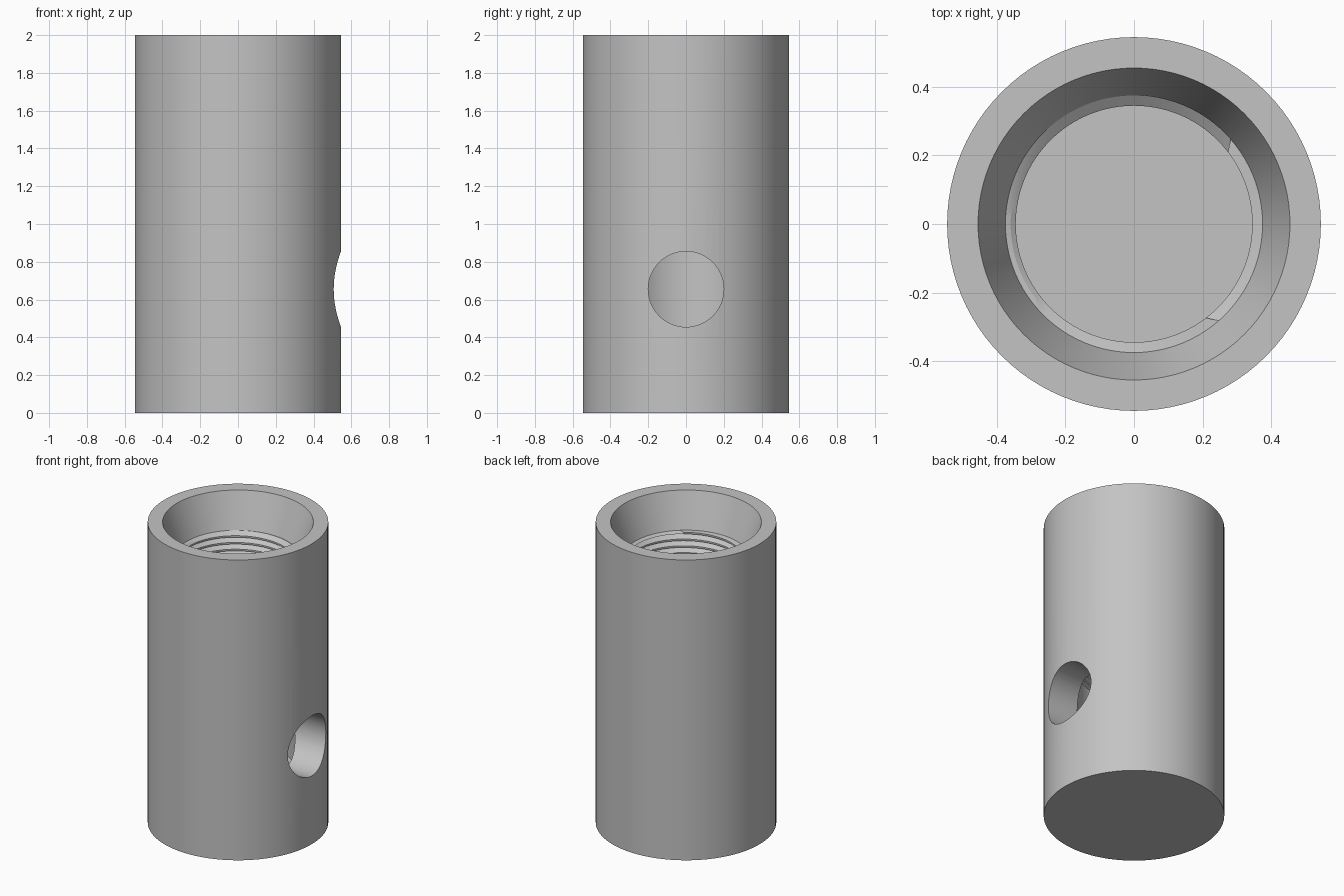
import bpy, bmesh, math

cube = bpy.data.objects.get("Cube")
if cube:
    bpy.data.objects.remove(cube)

SEG = 96
OUTER, RIM, MAJOR, MINOR = 0.545, 0.455, 0.375, 0.345
HEIGHT, FLOOR, THREAD_LOW, THREAD_TOP = 2.0, 0.36, 1.0, 1.77
PITCH = 0.045

steel = bpy.data.materials.new("plain grey steel")
steel.use_nodes = True
grey = (0.55, 0.55, 0.55, 1)
steel.diffuse_color = grey
steel.node_tree.nodes["Principled BSDF"].inputs["Base Color"].default_value = grey


def ring(bm, radius, z):
    step = math.tau / SEG
    return [bm.verts.new((radius * math.cos(step * j), radius * math.sin(step * j), z))
            for j in range(SEG)]


def bridge(bm, a, b):
    for j in range(SEG):
        k = (j + 1) % SEG
        bm.faces.new((a[j], a[k], b[k], b[j]))


def lathe(bm, profile):
    rings = [ring(bm, r, z) for r, z in profile]
    for a, b in zip(rings, rings[1:]):
        bridge(bm, a, b)
    return rings


def thread_vert(bm, row, j):
    # Helical rows run out into a plain circle at each end
    z = THREAD_LOW + PITCH * (row / 4 + j / SEG)
    r = (MINOR, MINOR, (MINOR + MAJOR) / 2, MAJOR)[row % 4]
    if z <= THREAD_LOW:
        z, r = THREAD_LOW, MINOR
    elif z >= THREAD_TOP:
        z, r = THREAD_TOP, MAJOR
    a = math.tau * j / SEG
    return bm.verts.new((r * math.cos(a), r * math.sin(a), z))


# Body: outer wall, flat rim and tapered mouth
bm = bmesh.new()
shell = lathe(bm, [(OUTER, 0), (OUTER, HEIGHT), (RIM, HEIGHT), (MAJOR, THREAD_TOP)])
bm.faces.new(shell[0])

# Smooth lower bore with a flat floor
bore = lathe(bm, [(MINOR, THREAD_LOW), (MINOR, FLOOR)])
bm.faces.new(bore[-1])

# Internal helical thread
turns = math.ceil((THREAD_TOP - THREAD_LOW) / PITCH)
rows = [[thread_vert(bm, row, j) for j in range(SEG + 1)]
        for row in range(-4, 4 * turns + 1)]
for a, b in zip(rows, rows[1:]):
    for j in range(SEG):
        corners = (a[j], a[j + 1], b[j + 1], b[j])
        if max(v.co.z for v in corners) - min(v.co.z for v in corners) > 1e-6:
            bm.faces.new(corners)
bmesh.ops.remove_doubles(bm, verts=bm.verts, dist=0.00005)
bmesh.ops.delete(bm, geom=[v for v in bm.verts if not v.link_faces], context='VERTS')
bmesh.ops.recalc_face_normals(bm, faces=bm.faces)
mesh = bpy.data.meshes.new("threaded_sleeve")
bm.to_mesh(mesh)
bm.free()
mesh.materials.append(steel)
sleeve = bpy.data.objects.new("threaded_sleeve", mesh)
bpy.context.collection.objects.link(sleeve)

# Round cross hole through one wall
bpy.ops.mesh.primitive_cylinder_add(vertices=64, radius=0.2, depth=0.7,
                                    location=(0.45, 0, 0.655),
                                    rotation=(0, math.pi / 2, 0))
cutter = bpy.context.object
cutter.name = "side_hole_cutter"
cutter.hide_render = True
cutter.data.materials.append(steel)

cut = sleeve.modifiers.new("side hole", 'BOOLEAN')
cut.operation = 'DIFFERENCE'
cut.solver = 'EXACT'
cut.object = cutter
bpy.ops.object.select_all(action='DESELECT')
sleeve.select_set(True)
bpy.context.view_layer.objects.active = sleeve
bpy.ops.object.modifier_apply(modifier=cut.name)
bpy.data.objects.remove(cutter)
bpy.ops.object.shade_smooth_by_angle(angle=math.radians(15))
